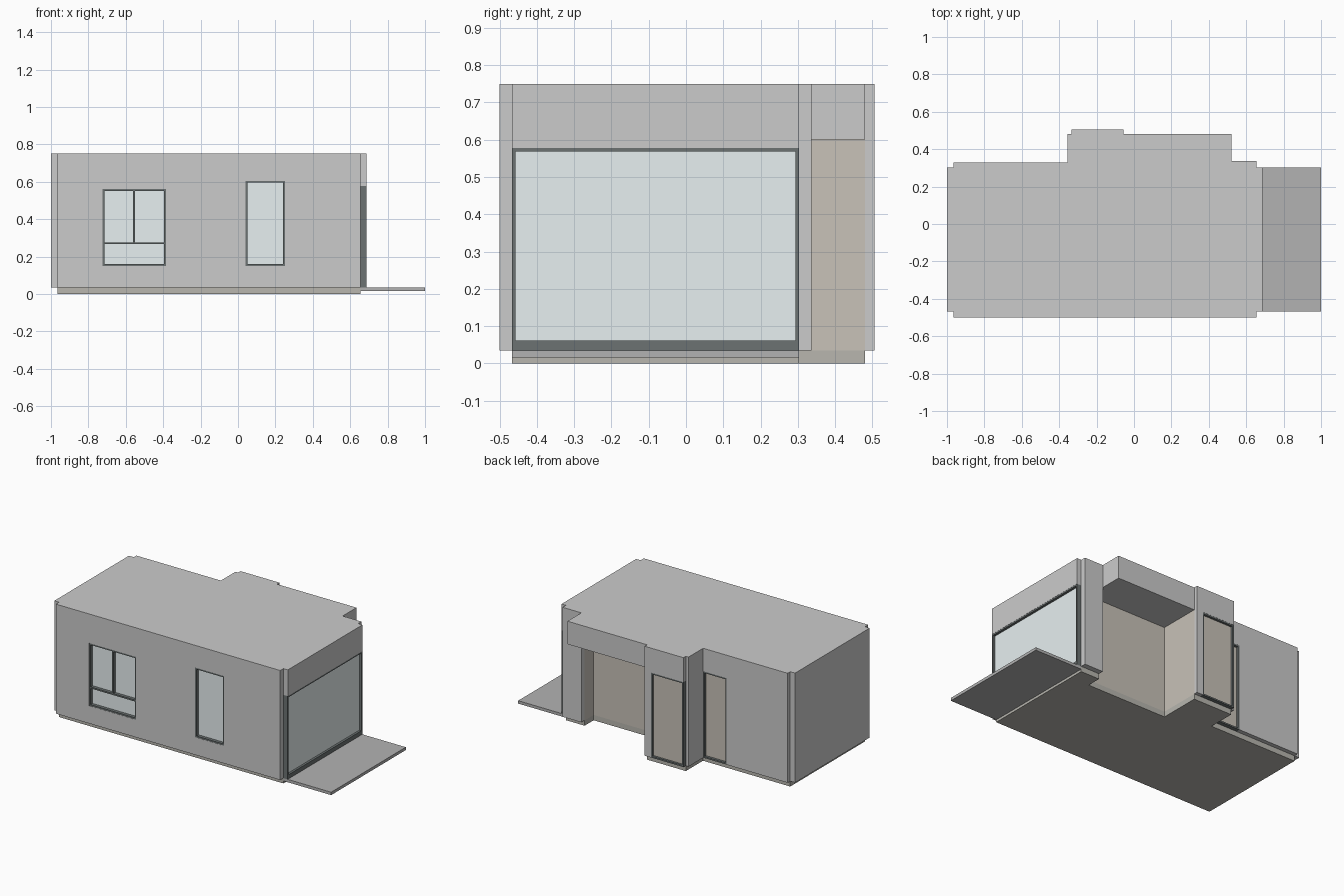
import bpy, bmesh
from mathutils import Vector

if "Cube" in bpy.data.objects:
    bpy.data.objects.remove(bpy.data.objects["Cube"])

TOP, FLOOR = 0.75, 0.035


def material(name, rgb):
    m = bpy.data.materials.new(name)
    m.diffuse_color = (*rgb, 1)
    m.use_nodes = True
    m.node_tree.nodes["Principled BSDF"].inputs["Base Color"].default_value = m.diffuse_color
    return m


GLASS = material("glass", (0.80, 0.87, 0.88))
DARK = material("dark_frame", (0.15, 0.17, 0.17))
TAN = material("warm_cladding", (0.58, 0.54, 0.48))
STONE = material("plinth_stone", (0.48, 0.47, 0.43))
TERRACE = material("terrace_grey", (0.45, 0.45, 0.45))


def finish(name, bm, mat=None):
    me = bpy.data.meshes.new(name)
    bmesh.ops.recalc_face_normals(bm, faces=bm.faces)
    bm.to_mesh(me)
    bm.free()
    ob = bpy.data.objects.new(name, me)
    bpy.context.collection.objects.link(ob)
    if mat:
        me.materials.append(mat)
    return ob


def add_box(bm, lo, hi):
    lo, hi = Vector(lo), Vector(hi)
    verts = bmesh.ops.create_cube(bm, size=1)["verts"]
    for v in verts:
        v.co = (lo + hi) / 2 + v.co * (hi - lo)


def box(name, lo, hi, mat=None):
    bm = bmesh.new()
    add_box(bm, lo, hi)
    return finish(name, bm, mat)


def prism(name, outline, z0, z1, mat=None):
    bm = bmesh.new()
    face = bm.faces.new([bm.verts.new((x, y, z0)) for x, y in outline])
    ext = bmesh.ops.extrude_face_region(bm, geom=[face])["geom"]
    for v in ext:
        if isinstance(v, bmesh.types.BMVert):
            v.co.z = z1
    return finish(name, bm, mat)


def cut(ob, openings):
    """Cut rectangular openings (x0, x1, z0, z1) through a wall facing y."""
    for x0, x1, z0, z1 in openings:
        cutter = box("cutter", (x0, -2, z0), (x1, 2, z1))
        mod = ob.modifiers.new("opening", "BOOLEAN")
        mod.operation, mod.solver, mod.object = "DIFFERENCE", "EXACT", cutter
        dg = bpy.context.evaluated_depsgraph_get()
        ob.data = bpy.data.meshes.new_from_object(ob.evaluated_get(dg))
        ob.modifiers.clear()
        bpy.data.objects.remove(cutter)


def glazing(name, axis, a, z, depth, pane, t=0.01, sill=0.01, fill=GLASS, bars=()):
    """Frame plus pane; axis 0 runs along x, axis 1 along y. bars: extra (a0,a1,z0,z1)."""
    def corner(u, d, h):
        return (u, d, h) if axis == 0 else (d, u, h)
    d0, d1 = depth
    rails = [(a[0], a[0] + t, *z), (a[1] - t, a[1], *z),
             (a[0] + t, a[1] - t, z[0], z[0] + sill), (a[0] + t, a[1] - t, z[1] - t, z[1])]
    bm = bmesh.new()
    for a0, a1, z0, z1 in rails + list(bars):
        add_box(bm, corner(a0, d0, z0), corner(a1, d1, z1))
    finish(name + "_frame", bm, DARK)
    box(name + "_pane", corner(a[0] + t / 2, pane - 0.003, z[0] + t / 2),
        corner(a[1] - t / 2, pane + 0.003, z[1] - t / 2), fill)


# Plinth and inner body share one outline with the porch recess
body = [(-.965, -.467), (.655, -.467), (.655, .303), (.52, .303), (.52, .21),
        (-.055, .21), (-.055, .48), (-.335, .48), (-.335, .303), (-.965, .303)]
prism("plinth", body, 0, FLOOR, STONE)
prism("inner_body", body, FLOOR, TOP - 0.002, TAN)

# Flat roof with stepped corners
roof = [(-1, -.467), (-.965, -.467), (-.965, -.5), (.655, -.5), (.655, -.467), (.687, -.467),
        (.687, .303), (.655, .303), (.655, .337), (.52, .337), (.52, .48), (-.055, .48),
        (-.055, .505), (-.335, .505), (-.335, .48), (-.355, .48), (-.355, .33),
        (-.965, .33), (-.965, .303), (-1, .303)]
prism("roof", roof, TOP - 0.002, TOP)

# Outer wall panels
W = TOP - 0.002
front_windows = [(-.725, -.385, .15, .56), (.04, .25, .15, .605)]
cut(box("front_wall", (-.965, -.5, FLOOR), (.655, -.467, W)), front_windows)
box("left_wall", (-1, -.467, FLOOR), (-.965, .303, W))
cut(box("back_wall", (-.965, .303, FLOOR), (-.355, .33, W)), [(-.525, -.3, 0, .60)])
box("bay_side_wall", (-.355, .303, FLOOR), (-.335, .48, W))
cut(box("bay_back_wall", (-.335, .48, FLOOR), (-.055, .505, W)), [(-.4, -.1, 0, .59)])
box("porch_pier", (.52, .303, FLOOR), (.655, .337, W))
box("right_lintel", (.655, -.467, .578), (.687, .303, W))

# Porch canopy
box("porch_canopy", (-.055, .21, .6), (.52, .48, W))

# Windows and doors
glazing("wide_window", 0, (-.725, -.385), (.15, .56), (-.499, -.467), -.475,
        bars=[(-.715, -.395, .266, .276), (-.561, -.551, .276, .55)])
glazing("tall_window", 0, (.04, .25), (.15, .605), (-.499, -.467), -.475)
glazing("picture_window", 1, (-.467, .303), (FLOOR, .578), (.655, .686), .668, sill=.027)
glazing("back_door", 0, (-.525, -.355), (FLOOR, .60), (.303, .329), .31, fill=TAN)
glazing("bay_door", 0, (-.335, -.1), (FLOOR, .59), (.48, .504), .487, fill=TAN)

# Terrace slab
box("terrace", (.655, -.467, .016), (1, .303, FLOOR), TERRACE)
